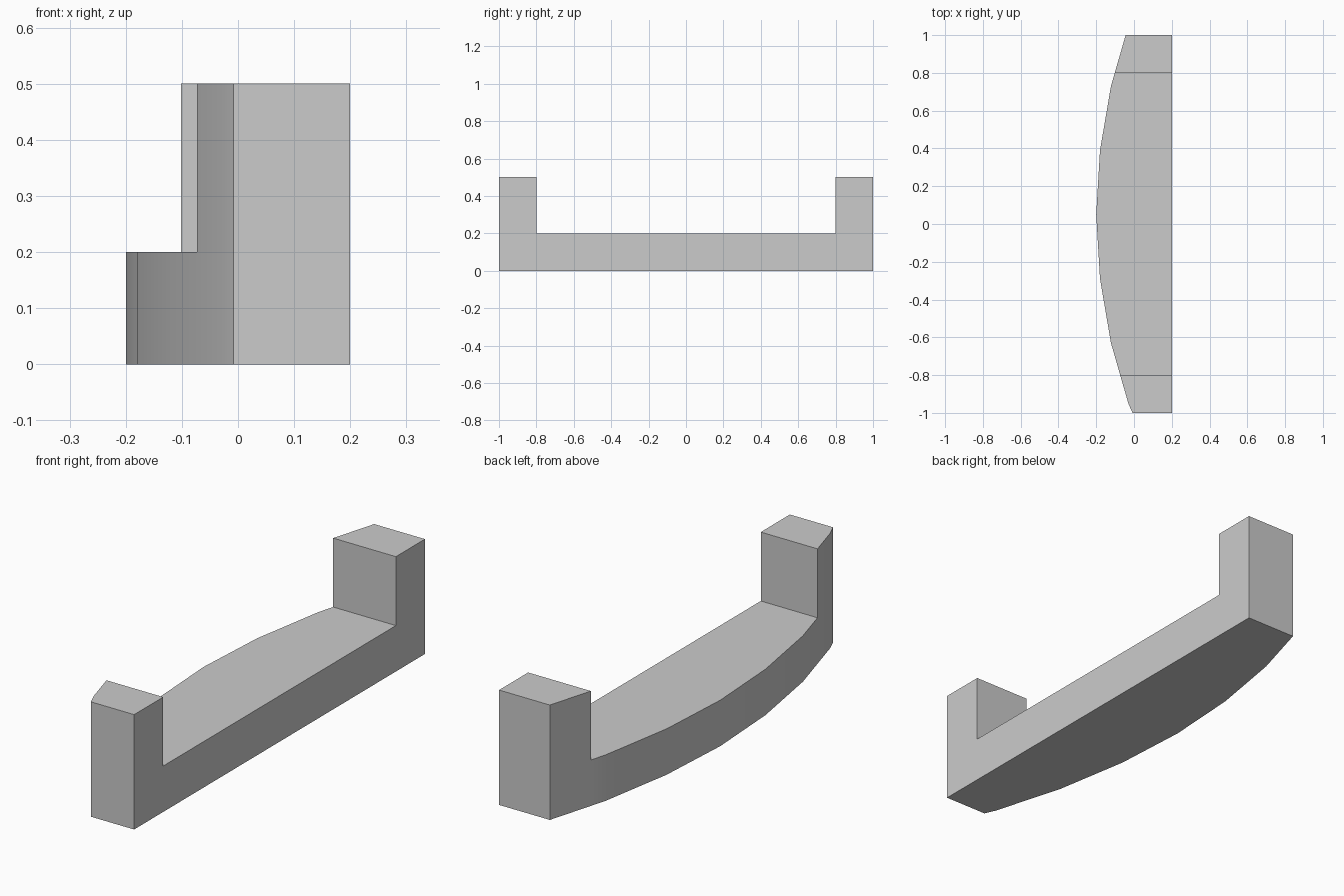
import bpy
import bmesh
from mathutils import Vector

cube = bpy.data.objects.get("Cube")
if cube:
    bpy.data.objects.remove(cube, do_unlink=True)

BACK_X = 0.2          # flat long side
ARC_CENTRE_Y = 0.05   # the bowed side bulges most here
BASE_HEIGHT = 0.2
POST_HEIGHT = 0.3
POST_INNER_Y = 0.8

grey = bpy.data.materials.new("light_grey")
grey.use_nodes = True
colour = (0.6, 0.6, 0.6, 1.0)
grey.diffuse_color = colour
grey.node_tree.nodes["Principled BSDF"].inputs["Base Color"].default_value = colour


def cut(bm, y, side=0):
    """Slice across the length; side removes everything beyond the cut."""
    bmesh.ops.bisect_plane(
        bm, geom=bm.verts[:] + bm.edges[:] + bm.faces[:],
        plane_co=(0, y, 0), plane_no=(0, side or 1, 0), clear_outer=bool(side))


def raise_faces(bm, faces, height):
    new = bmesh.ops.extrude_face_region(bm, geom=faces)["geom"]
    verts = [v for v in new if isinstance(v, bmesh.types.BMVert)]
    bmesh.ops.translate(bm, verts=verts, vec=(0, 0, height))
    return [f for f in new if isinstance(f, bmesh.types.BMFace)]


# Bowed plan outline: half an arc as (offset along y, x), mirrored about its centre
half_arc = [(0.34, -0.18), (0.68, -0.122), (1.0, -0.03), (1.2, 0.058)]
outline = [(x, ARC_CENTRE_Y - d) for d, x in reversed(half_arc)]
outline += [(-0.2, ARC_CENTRE_Y)]
outline += [(x, ARC_CENTRE_Y + d) for d, x in half_arc]
outline += [(BACK_X, outline[-1][1]), (BACK_X, outline[0][1])]

bm = bmesh.new()
bm.faces.new([bm.verts.new((x, y, 0)) for x, y in outline])
for side in (-1, 1):
    cut(bm, side, side)
    cut(bm, side * POST_INNER_Y)

# Base slab, then an upright block at each end
top = raise_faces(bm, bm.faces[:], BASE_HEIGHT)
ends = [f for f in top if abs(f.calc_center_median().y) > POST_INNER_Y]
raise_faces(bm, ends, POST_HEIGHT)
bmesh.ops.recalc_face_normals(bm, faces=bm.faces[:])

mesh = bpy.data.meshes.new("bowed_bracket")
bm.to_mesh(mesh)
bm.free()
mesh.materials.append(grey)

bracket = bpy.data.objects.new("bowed_bracket", mesh)
bpy.context.collection.objects.link(bracket)
bpy.ops.object.select_all(action="DESELECT")
bracket.select_set(True)
bpy.context.view_layer.objects.active = bracket
bpy.ops.object.shade_smooth_by_angle()
